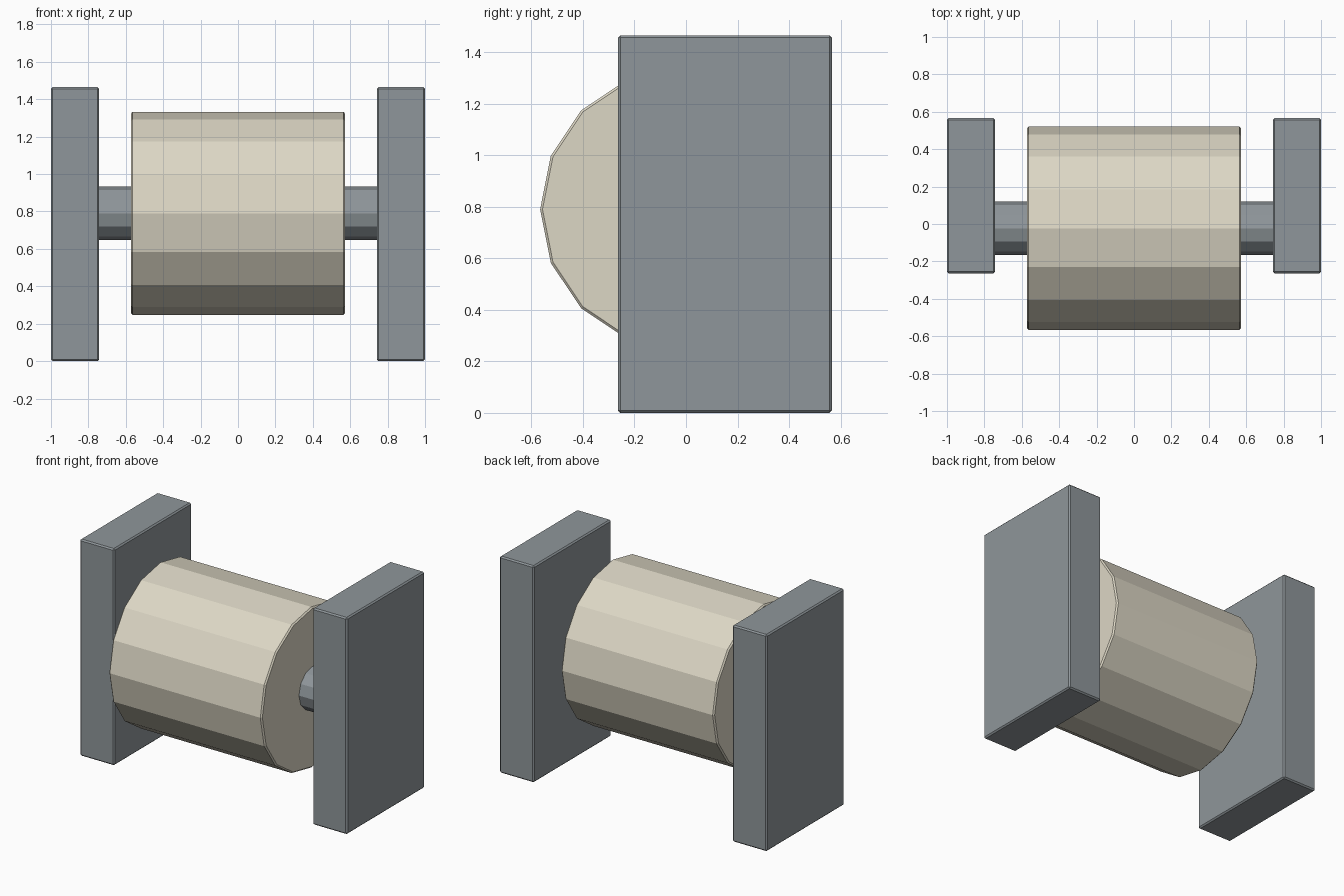
import bpy, math
from mathutils import Matrix

if "Cube" in bpy.data.objects:
    bpy.data.objects.remove(bpy.data.objects["Cube"])


def material(name, rgb):
    m = bpy.data.materials.new(name)
    m.diffuse_color = (*rgb, 1)
    m.use_nodes = True
    m.node_tree.nodes["Principled BSDF"].inputs["Base Color"].default_value = m.diffuse_color
    return m


GREY = material("blue grey", (0.275, 0.307, 0.325))
CREAM = material("warm cream", (0.72, 0.68, 0.56))
AXIS_Y, AXIS_Z = -0.023, 0.79


def finish(name, mat, bevel):
    ob = bpy.context.object
    ob.name = ob.data.name = name
    ob.data.materials.append(mat)
    if bevel:
        mod = ob.modifiers.new("edge bevel", 'BEVEL')
        mod.width = bevel
        mod.segments = 1
        mod.limit_method = 'ANGLE'
        mod.angle_limit = math.radians(40)
    return ob


def x_cylinder(name, mat, radius, x0, x1, sides, bevel=0):
    bpy.ops.mesh.primitive_cylinder_add(vertices=sides, radius=radius, depth=x1 - x0)
    ob = finish(name, mat, bevel)
    ob.data.transform(Matrix.Rotation(math.pi / 2, 4, 'Y'))
    ob.location = ((x0 + x1) / 2, AXIS_Y, AXIS_Z)
    return ob


# upright end plates
for side, label in ((-1, "left"), (1, "right")):
    bpy.ops.mesh.primitive_cube_add(size=1)
    plate = finish(label + "_end_plate", GREY, 0.009)
    plate.data.transform(Matrix.Diagonal((0.258, 0.83, 1.465, 1)))
    plate.location = (side * 0.871, 0.151, 0.7325)

# wide drum between the plates, with a thin axle through it
x_cylinder("drum", CREAM, 0.543, -0.572, 0.572, 16, 0.009)
x_cylinder("axle", GREY, 0.143, -0.80, 0.80, 12)
